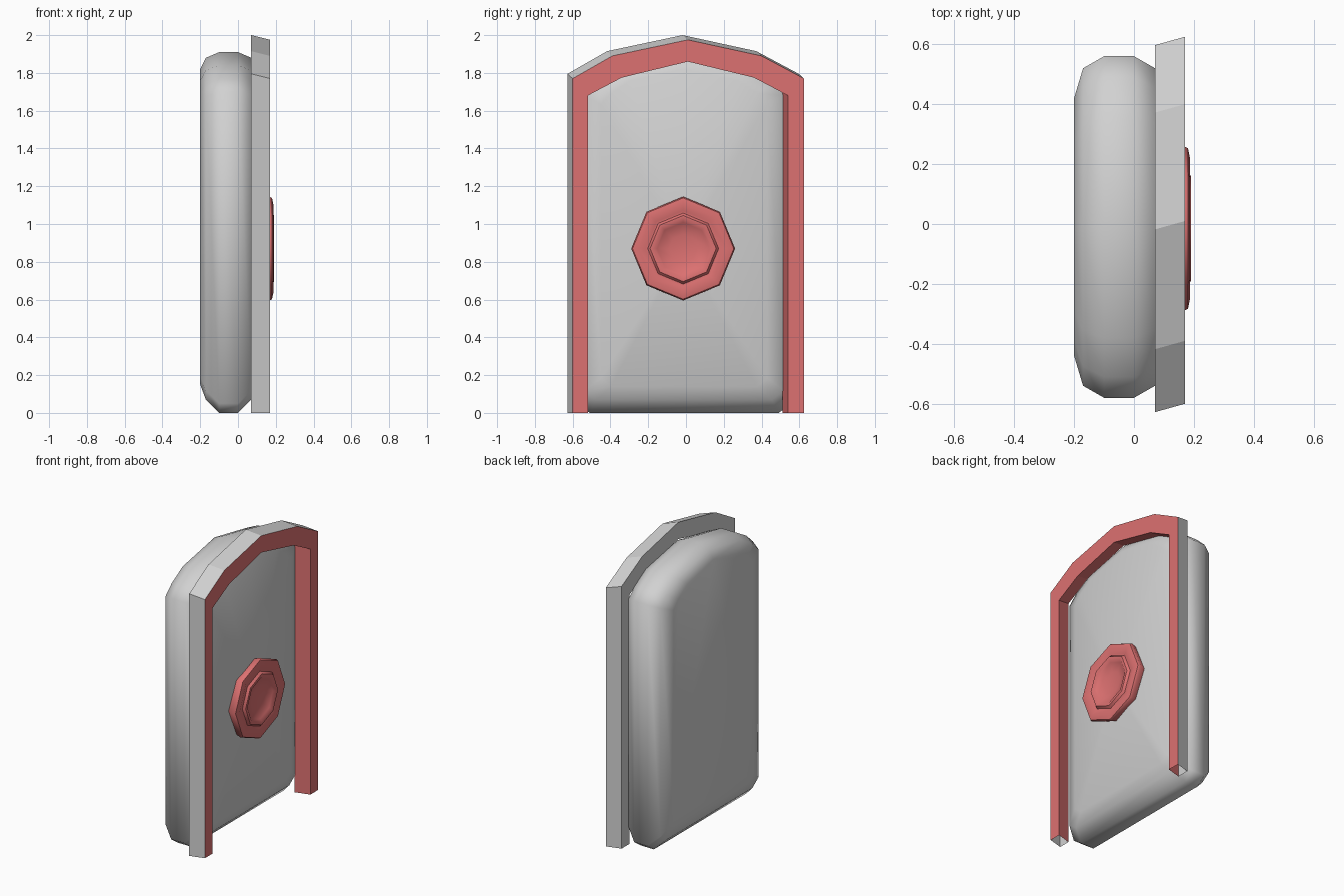
import bpy
import math

if "Cube" in bpy.data.objects:
    bpy.data.objects.remove(bpy.data.objects["Cube"])


def material(name, rgb):
    m = bpy.data.materials.new(name)
    m.diffuse_color = (*rgb, 1.0)
    m.use_nodes = True
    m.node_tree.nodes["Principled BSDF"].inputs["Base Color"].default_value = m.diffuse_color
    return m


GREY = material("light grey", (0.64, 0.64, 0.64))
RED = material("soft red", (0.72, 0.165, 0.165))


def make(name, verts, faces, mats, indices=None, smooth=None):
    mesh = bpy.data.meshes.new(name)
    mesh.from_pydata(verts, [], faces)
    for m in mats:
        mesh.materials.append(m)
    if indices:
        mesh.polygons.foreach_set("material_index", indices)
    obj = bpy.data.objects.new(name, mesh)
    bpy.context.collection.objects.link(obj)
    if smooth:
        bpy.ops.object.select_all(action='DESELECT')
        obj.select_set(True)
        bpy.context.view_layer.objects.active = obj
        bpy.ops.object.shade_smooth_by_angle(angle=math.radians(smooth))
    return obj


def loft(rings):
    """Vertices and quads joining equal closed rings."""
    n = len(rings[0])
    verts = [v for ring in rings for v in ring]
    faces = [(k * n + i, k * n + (i + 1) % n, (k + 1) * n + (i + 1) % n, (k + 1) * n + i)
             for k in range(len(rings) - 1) for i in range(n)]
    return verts, faces, n


# Slab: arched outline lofted through rounded thickness levels
half = [(0.50, 0.0), (0.57, 0.05), (0.57, 1.70), (0.50, 1.765), (0.37, 1.84)]
outline = half + [(0.0, 1.91)] + [(-y, z) for y, z in reversed(half)]
# level: x, half width, bottom, top
levels = [(-0.20, 0.43, 0.15, 1.82), (-0.17, 0.53, 0.07, 1.88), (-0.10, 0.57, 0.0, 1.91),
          (0.0, 0.57, 0.0, 1.91), (0.07, 0.53, 0.07, 1.88), (0.10, 0.44, 0.14, 1.82)]
rings = [[(x, -0.01 + y * w / 0.57, lo + z * (hi - lo) / 1.91) for y, z in outline]
         for x, w, lo, hi in levels]
verts, faces, n = loft(rings)
last = len(verts) - n
faces.append(tuple(reversed(range(n))))
# shallow bulge on the face towards the emblem
verts.append((0.15, -0.015, 0.87))
faces += [(last + i, last + (i + 1) % n, len(verts) - 1) for i in range(n)]
make("slab", verts, faces, [GREY], smooth=60)

# Frame: slightly slanted arch, open at the bottom
outer = [(-0.60, 0), (-0.60, 1.77), (-0.39, 1.89), (0.01, 1.975),
         (0.40, 1.89), (0.625, 1.77), (0.625, 0)]
inner = [(-0.52, 0), (-0.52, 1.68), (-0.34, 1.775), (0.01, 1.86),
         (0.36, 1.775), (0.54, 1.68), (0.54, 0)]


def front(pts):
    return [(0.17, y, z) for y, z in pts]


def back(pts):
    return [(0.07, y - 0.028, z + (0.025 if z else 0)) for y, z in pts]


# strips in order: outer wall, front, inner wall, back
verts, faces, n = loft(list(zip(*[back(outer), front(outer), front(inner), back(inner)])))
make("arch_frame", verts, faces, [GREY, RED], [(0, 1, 1, 0)[i % n] for i in range(len(faces))])

# Emblem: eight-sided ring with an inner ring and a hollow bowl
profile = [(0.255, 0.11), (0.275, 0.165), (0.268, 0.18), (0.235, 0.187), (0.20, 0.175),
           (0.188, 0.175), (0.175, 0.191), (0.155, 0.191), (0.138, 0.178), (0.075, 0.163)]
rings = [[(x, -0.015 + r * math.cos(i * math.pi / 4), 0.87 + r * math.sin(i * math.pi / 4))
          for i in range(8)] for r, x in profile]
verts, faces, n = loft(rings)
faces.append(tuple(range(len(verts) - n, len(verts))))
make("round_emblem", verts, faces, [RED], smooth=50)

# Consistent outward normals
for obj in bpy.context.collection.objects:
    bpy.context.view_layer.objects.active = obj
    bpy.ops.object.mode_set(mode='EDIT')
    bpy.ops.mesh.select_all(action='SELECT')
    bpy.ops.mesh.normals_make_consistent(inside=False)
    bpy.ops.object.mode_set(mode='OBJECT')
